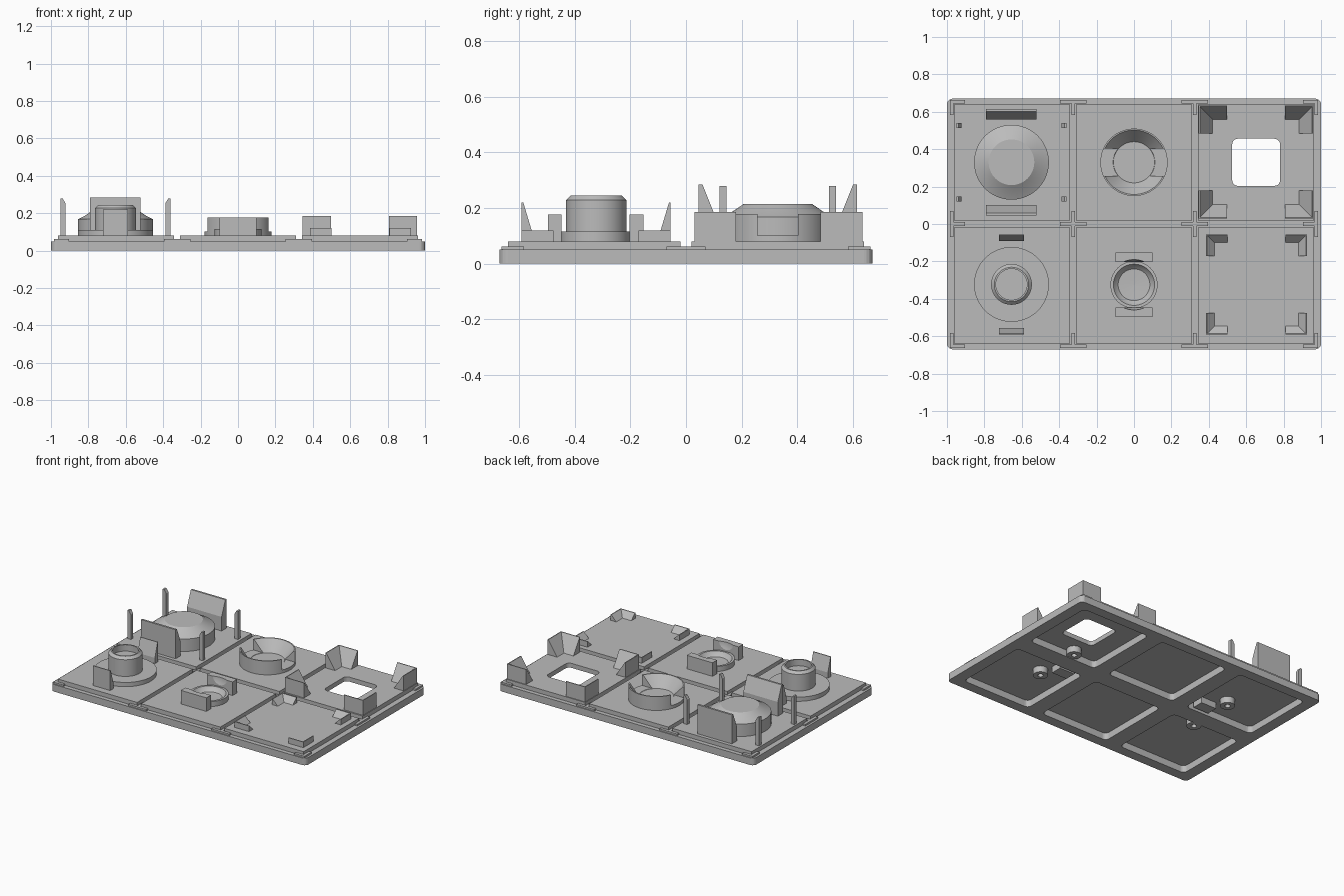
import bpy, bmesh, math

if "Cube" in bpy.data.objects:
    bpy.data.objects.remove(bpy.data.objects["Cube"])

grey = bpy.data.materials.new("light_grey")
grey.diffuse_color = (0.5, 0.5, 0.5, 1)
grey.use_nodes = True
grey.node_tree.nodes["Principled BSDF"].inputs["Base Color"].default_value = grey.diffuse_color
BASE, TILE = 0.05, 0.08          # top heights of the base plate and of the tiles
CX, CY = (-0.652, 0.0, 0.652), (-0.33, 0.33)


def finish(name, bm, smooth=False):
    bmesh.ops.recalc_face_normals(bm, faces=bm.faces)
    me = bpy.data.meshes.new(name)
    bm.to_mesh(me)
    bm.free()
    me.materials.append(grey)
    ob = bpy.data.objects.new(name, me)
    bpy.context.collection.objects.link(ob)
    if smooth:
        bpy.ops.object.select_all(action='DESELECT')
        ob.select_set(True)
        bpy.context.view_layer.objects.active = ob
        bpy.ops.object.shade_smooth_by_angle(angle=math.radians(25))
    return ob


def loft(name, rings, smooth=False, closed=False):
    """Skin a list of equal closed loops, capping both ends or joining them."""
    bm = bmesh.new()
    vs = [[bm.verts.new(p) for p in r] for r in rings]
    n = len(rings[0])
    pairs = list(zip(vs, vs[1:])) + ([(vs[-1], vs[0])] if closed else [])
    for a, b in pairs:
        for i in range(n):
            j = (i + 1) % n
            bm.faces.new((a[i], a[j], b[j], b[i]))
    if not closed:
        bm.faces.new(vs[0])
        bm.faces.new(vs[-1])
    return finish(name, bm, smooth)


def slab(name, x, y, hx, hy, z0, z1, r=0.0):
    """Box with optionally rounded upright corners."""
    pts = []
    for k, (sx, sy) in enumerate(((1, 1), (-1, 1), (-1, -1), (1, -1))):
        for s in range(6 if r else 1):
            a = math.pi / 2 * (k + s / 5)
            pts.append((x + sx * (hx - r) + r * math.cos(a), y + sy * (hy - r) + r * math.sin(a)))
    return loft(name, [[(px, py, z) for px, py in pts] for z in (z0, z1)])


def turned(name, x, y, profile, closed=False, n=64):
    """Turned part from (radius, height) points."""
    rings = [[(x + r * math.cos(2 * math.pi * i / n), y + r * math.sin(2 * math.pi * i / n), z)
              for i in range(n)] for r, z in profile]
    return loft(name, rings, True, closed)


def cut(ob, cutters, smooth=False):
    """Subtract the cutters, then discard them."""
    for c in cutters:
        c.hide_render = True
        m = ob.modifiers.new("cut", 'BOOLEAN')
        m.operation, m.solver, m.object = 'DIFFERENCE', 'EXACT', c
    bpy.context.view_layer.update()
    me = bpy.data.meshes.new_from_object(ob.evaluated_get(bpy.context.evaluated_depsgraph_get()))
    ob.modifiers.clear()
    ob.data = me
    for c in cutters:
        bpy.data.objects.remove(c)


def blade(name, x, hx, y_out, s, w, t, z1, z_knee):
    """Upright clip: plain outside, slanted inside; s points inward along y."""
    prof = [(0, TILE), (w, TILE), (w, z_knee), (t, z1), (0, z1)]
    return loft(name, [[(px, y_out + s * d, z) for d, z in prof] for px in (x - hx, x + hx)])


def corner_bracket(name, x, y, sx, sy, length, w, t, z1):
    """Mitred L bracket with slanted inner faces."""
    def ring(pts):
        return [(x - sx * u, y - sy * v, z) for u, v, z in pts]
    prof = [(0, TILE), (w, TILE), (t, z1), (0, z1)]
    loft(name, [ring([(length, d, z) for d, z in prof]),
                ring([(d, d, z) for d, z in prof]),
                ring([(d, length, z) for d, z in prof])])


# Base plate with a rounded opening under every tile
base = slab("base_plate", 0, 0, 1.0, 0.67, 0, BASE, 0.03)
cut(base, [slab("cutter", x, y, 0.268, 0.268, -0.1, 0.2, 0.03) for x in CX for y in CY])

# Six tiles, the back right one with a window
for x in CX:
    for y in CY:
        tile = slab("tile", x, y, 0.31, 0.31, BASE - 0.002, TILE)
        if x > 0.3 and y > 0:
            cut(tile, [slab("cutter", 0.653, y, 0.128, 0.126, -0.1, 0.2, 0.03)])

# Low clips in the gaps where tiles meet
for gx in (-0.974, -0.325, 0.325, 0.974):
    for gy in (-0.653, 0, 0.653):
        for dx, dy in ((1, 0), (-1, 0), (0, 1), (0, -1)):
            if abs(gx + dx * 0.07) < 1 and abs(gy + dy * 0.07) < 0.67:
                slab("tile_clip", gx + dx * 0.03, gy + dy * 0.03,
                     0.04 if dx else 0.01, 0.04 if dy else 0.01, BASE - 0.002, 0.062)

# Front left: disc, hollow post and two blades
X, Y = -0.655, -0.323
turned("post_disc", X, Y, [(0.2, TILE), (0.2, 0.11)])
turned("hollow_post", X, Y, [(0.109, 0.1), (0.109, 0.228), (0.092, 0.245), (0.083, 0.245),
                             (0.083, 0.2), (0.002, 0.2)])
for s in (1, -1):
    blade("small_blade", X, 0.068, Y - s * 0.268, s, 0.036, 0.006, 0.22, 0.12)

# Back left: domed disc, two tall blades and four thin posts
Y = 0.33
turned("domed_disc", X, Y, [(0.2, TILE), (0.2, 0.168), (0.165, 0.186), (0.122, 0.215), (0.002, 0.215)])
for s in (1, -1):
    blade("tall_blade", X, 0.135, Y - s * 0.285, s, 0.056, 0.014, 0.285, 0.18)
    for t in (1, -1):
        xo, xi = X + s * 0.295, X + s * 0.268
        prof = [(xo, TILE), (xi, TILE), (xi, 0.255), (xo - s * 0.012, 0.28), (xo, 0.28)]
        yc = Y + t * 0.197
        loft("thin_post", [[(px, py, z) for px, z in prof] for py in (yc - 0.013, yc + 0.013)])

# Back middle: conical cup with a slot across it
cup = turned("slotted_cup", 0, Y, [(0.18, TILE), (0.18, 0.178), (0.172, 0.178), (0.11, 0.1), (0.002, 0.1)])
cut(cup, [slab("cutter", 0, Y, 0.3, 0.073, 0.102, 0.4)])

# Front middle: bowl between two upright cheeks
Y = -0.325
bowl = [(0.13 * math.sin(a), 0.185 - 0.13 * math.cos(a))
        for a in (math.radians(58 - 5.75 * i) for i in range(11))]
turned("bowl", 0, Y, [(0.126, TILE), (0.126, 0.116)] + [(r, max(z, 0.0825)) for r, z in bowl if z > 0.083]
       + [(0.002, 0.0825)])
for s in (1, -1):
    cheek = slab("cheek", 0, Y + s * 0.147, 0.1, 0.025, TILE, 0.176)
    ball = turned("cutter", 0, Y, [(0.135 * math.sin(math.radians(a)), 0.185 - 0.135 * math.cos(math.radians(a)))
                                   for a in range(1, 180, 7)])
    cut(cheek, [ball])

# Right column: corner brackets, tall at the back and low at the front
for sx in (1, -1):
    for sy in (1, -1):
        corner_bracket("tall_bracket", 0.652 + sx * 0.306, 0.332 + sy * 0.302, sx, sy, 0.15, 0.075, 0.006, 0.186)
        corner_bracket("low_bracket", 0.655 + sx * 0.27, -0.323 + sy * 0.268, sx, sy, 0.115, 0.045, 0.006, 0.12)

# Underside: drilled bosses and blocks, repeated by a half turn
for s in (1, -1):
    for by in (0.1, -0.235):
        turned("screw_boss", s * 0.585, s * by, [(0.048, 0.004), (0.048, 0.052), (0.018, 0.052), (0.018, 0.004)],
               closed=True, n=32)
    slab("boss_block", s * 0.49, s * -0.122, 0.06, 0.04, 0.004, 0.052)
